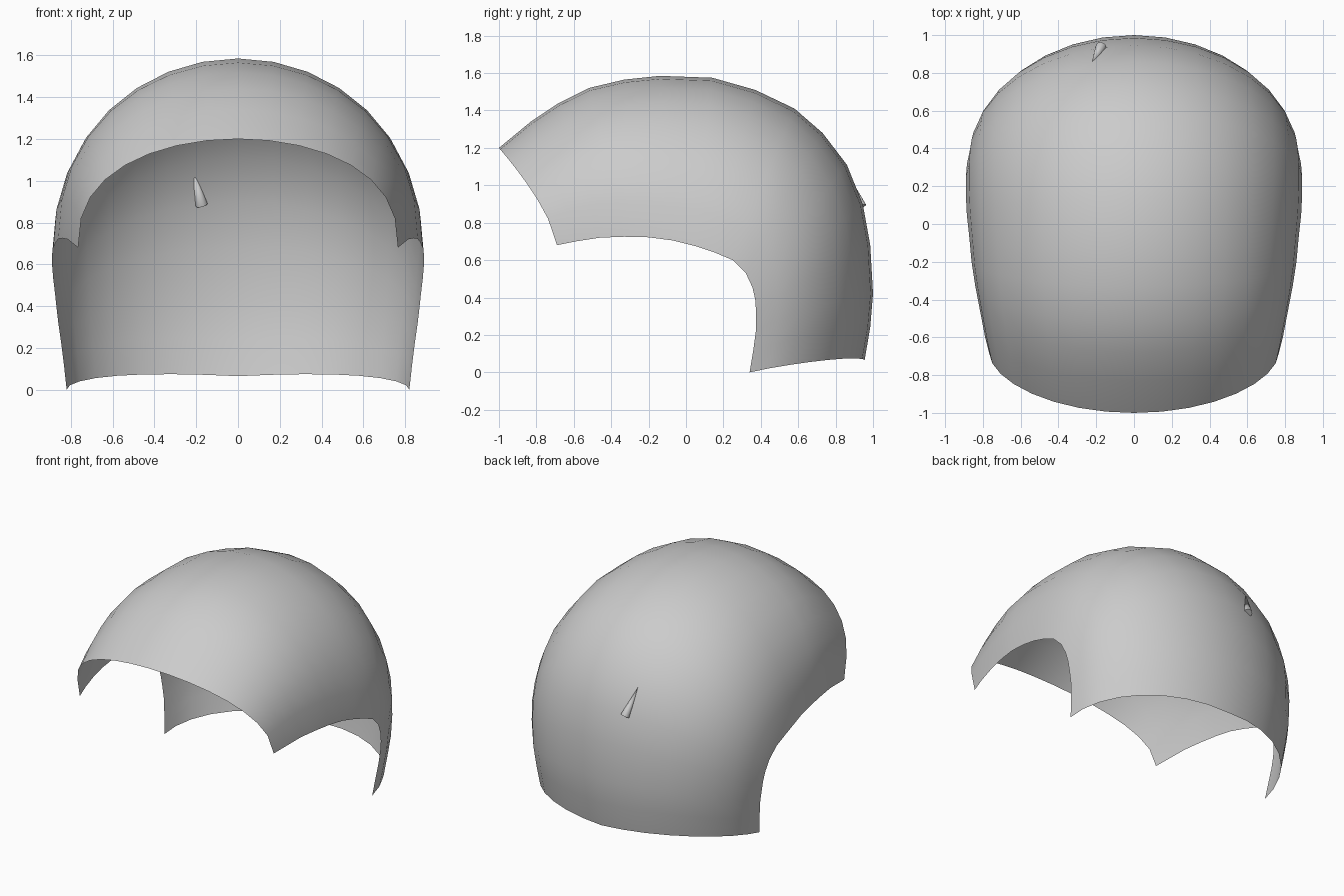
import bpy, bmesh
from math import sin, cos, pi
from mathutils import Vector

if "Cube" in bpy.data.objects:
    bpy.data.objects.remove(bpy.data.objects["Cube"])

# Centre line of the shell (y, z), front rim over the crown to the nape
crown = [(-1, 1.2), (-.83, 1.34), (-.68, 1.44), (-.52, 1.52), (-.33, 1.565), (-.14, 1.585),
         (.14, 1.575), (.37, 1.51), (.58, 1.41), (.73, 1.28), (.86, 1.11), (.945, .9),
         (.985, .68), (1, .42), (.985, .24), (.955, .065)]
# Matching points on the side rim around the ear (x, y, z)
rim = [(.765, -.69, .68), (.79, -.59, .70), (.815, -.46, .72), (.84, -.33, .725),
       (.86, -.2, .722), (.872, -.07, .705), (.885, .05, .675), (.89, .15, .642),
       (.89, .25, .6), (.884, .32, .53), (.875, .355, .455), (.868, .37, .39),
       (.86, .375, .32), (.847, .375, .23), (.833, .36, .12), (.82, .34, 0)]
SEGS = 8


def shell_point(row, k):
    my, mz = crown[row]
    ex, ey, ez = rim[row]
    t = pi / 2 * k / SEGS
    c = max(cos(t), 0.0)
    front = max(0, 1 - row / 5)
    back = max(0, (row - 11) / 4)
    cy = c ** (1 + .15 * front + .08 * back)
    cz = c ** (.95 - .15 * front)
    return (ex * sin(t) if k else 0, ey + (my - ey) * cy,
            ez + (mz - ez) * cz + .02 * back * sin(2 * t))


def make_object(name, bm):
    mesh = bpy.data.meshes.new(name)
    bm.to_mesh(mesh)
    bm.free()
    mesh.shade_smooth()
    ob = bpy.data.objects.new(name, mesh)
    bpy.context.collection.objects.link(ob)
    return ob


# Half shell as a grid, mirrored across the centre line
bm = bmesh.new()
grid = [[bm.verts.new(shell_point(r, k)) for k in range(SEGS + 1)] for r in range(len(crown))]
for r in range(len(crown) - 1):
    for k in range(SEGS):
        bm.faces.new((grid[r][k], grid[r][k + 1], grid[r + 1][k + 1], grid[r + 1][k]))
bm.normal_update()
if grid[5][0].normal.z < 0:
    bmesh.ops.reverse_faces(bm, faces=bm.faces)
shell = make_object("helmet_shell", bm)
mirror = shell.modifiers.new("mirror", 'MIRROR')
mirror.use_clip = True

# Small tapered spike lying in the back wall
base, tip = Vector((-.175, .935, .885)), Vector((-.222, .86, 1.07))
axis = tip - base
bm = bmesh.new()
bmesh.ops.create_cone(bm, cap_ends=True, segments=12, radius1=.03, radius2=0, depth=axis.length)
spike = make_object("small_spike", bm)
spike.location = (base + tip) / 2
spike.rotation_mode = 'QUATERNION'
spike.rotation_quaternion = axis.to_track_quat('Z', 'Y')
spike.data.set_sharp_from_angle(angle=.7)
